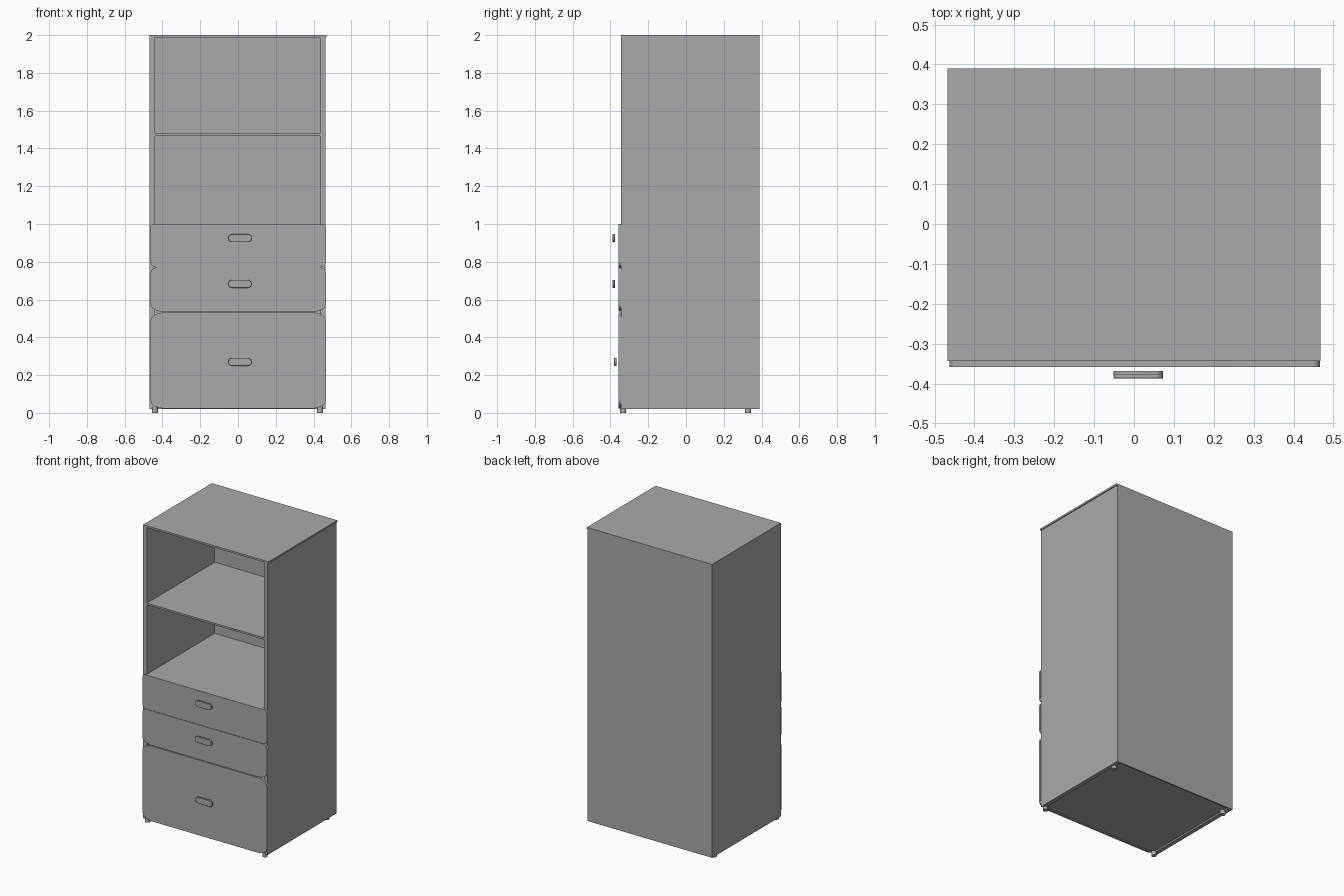
import bpy
import bmesh
from math import cos, sin, pi

cube = bpy.data.objects.get("Cube")
if cube:
    bpy.data.objects.remove(cube, do_unlink=True)

grey = bpy.data.materials.new("cabinet grey")
grey.use_nodes = True
COLOUR = (0.4, 0.4, 0.4, 1)
grey.diffuse_color = COLOUR
grey.node_tree.nodes["Principled BSDF"].inputs["Base Color"].default_value = COLOUR


def finish(name, bm, smooth=False):
    bmesh.ops.recalc_face_normals(bm, faces=bm.faces)
    mesh = bpy.data.meshes.new(name)
    bm.to_mesh(mesh)
    bm.free()
    mesh.materials.append(grey)
    obj = bpy.data.objects.new(name, mesh)
    bpy.context.collection.objects.link(obj)
    if smooth:
        bpy.ops.object.select_all(action="DESELECT")
        obj.select_set(True)
        bpy.context.view_layer.objects.active = obj
        bpy.ops.object.shade_smooth_by_angle()
    return obj


def box(name, x, y, z):
    bm = bmesh.new()
    bmesh.ops.create_cube(bm, size=1)
    for v in bm.verts:
        for i, (lo, hi) in enumerate((x, y, z)):
            v.co[i] = lo if v.co[i] < 0 else hi
    return finish(name, bm)


def rounded_plate(name, x, y, z, top, bottom, steps=8):
    """Upright plate; top and bottom are the (x, z) radii of its corners."""
    bm = bmesh.new()
    corners = [(x[1], z[1], top, 1, 1, 0), (x[0], z[1], top, -1, 1, 1),
               (x[0], z[0], bottom, -1, -1, 2), (x[1], z[0], bottom, 1, -1, 3)]
    outline = []
    for cx, cz, (rx, rz), sx, sz, quarter in corners:
        for i in range(steps + 1):
            a = (quarter + i / steps) * pi / 2
            outline.append(bm.verts.new((cx - sx * rx + rx * cos(a), y[0],
                                         cz - sz * rz + rz * sin(a))))
    face = bm.faces.new(outline)
    moved = bmesh.ops.extrude_face_region(bm, geom=[face])["geom"]
    bmesh.ops.translate(bm, vec=(0, y[1] - y[0], 0),
                        verts=[v for v in moved if isinstance(v, bmesh.types.BMVert)])
    bmesh.ops.remove_doubles(bm, verts=bm.verts, dist=0.0001)
    return finish(name, bm, True)


LEFT, RIGHT = 0.462, -0.468
FRONT, BACK = -0.343, 0.39
inner_x = (-0.44, 0.434)
inner_y = (FRONT, 0.38)

# Carcass
box("right_side", (RIGHT, inner_x[0]), (FRONT, BACK), (0.02, 1.988))
box("left_side", (inner_x[1], LEFT), (FRONT, BACK), (0.02, 1.988))
box("top_panel", (RIGHT, 0.468), (FRONT, BACK), (1.988, 2.0))
box("back_panel", inner_x, (inner_y[1], BACK), (0.02, 1.988))
for name, low, high in (("upper_shelf", 1.466, 1.478), ("lower_shelf", 0.985, 0.998),
                        ("bottom_panel", 0.03, 0.045)):
    box(name, inner_x, inner_y, (low, high))

# Drawers: name, height range, corner radii, handle height, handle front
drawers = [
    ("upper", (0.771, 1.0), (0.02, 0.02), (0.03, 0.03), 0.925, -0.388),
    ("middle", (0.536, 0.769), (0.03, 0.03), (0.07, 0.04), 0.683, -0.388),
    ("lower", (0.024, 0.531), (0.07, 0.045), (0.07, 0.045), 0.27, -0.38),
]
for name, z, top, bottom, handle_z, handle_y in drawers:
    rounded_plate(name + "_drawer_front", (-0.463, 0.466), (-0.358, FRONT), z, top, bottom)
    box(name + "_drawer_box", (-0.43, 0.424), (FRONT, 0.35), (z[0] + 0.022, z[1] - 0.02))
    handle = rounded_plate(name + "_drawer_handle", (-0.052, 0.073),
                           (handle_y, handle_y + 0.012),
                           (handle_z - 0.021, handle_z + 0.021), (0.0209, 0.0209), (0.0209, 0.0209))
    bevel = handle.modifiers.new("soft edge", "BEVEL")
    bevel.width = 0.003
    bevel.segments = 2

# Feet
for side, x in (("right", -0.44), ("left", 0.434)):
    for end, y in (("front", -0.333), ("back", 0.328)):
        bm = bmesh.new()
        bmesh.ops.create_cone(bm, cap_ends=True, segments=24, radius1=0.016,
                              radius2=0.016, depth=0.03)
        bmesh.ops.translate(bm, verts=bm.verts, vec=(x, y, 0.015))
        finish(f"{end}_{side}_foot", bm, True)
